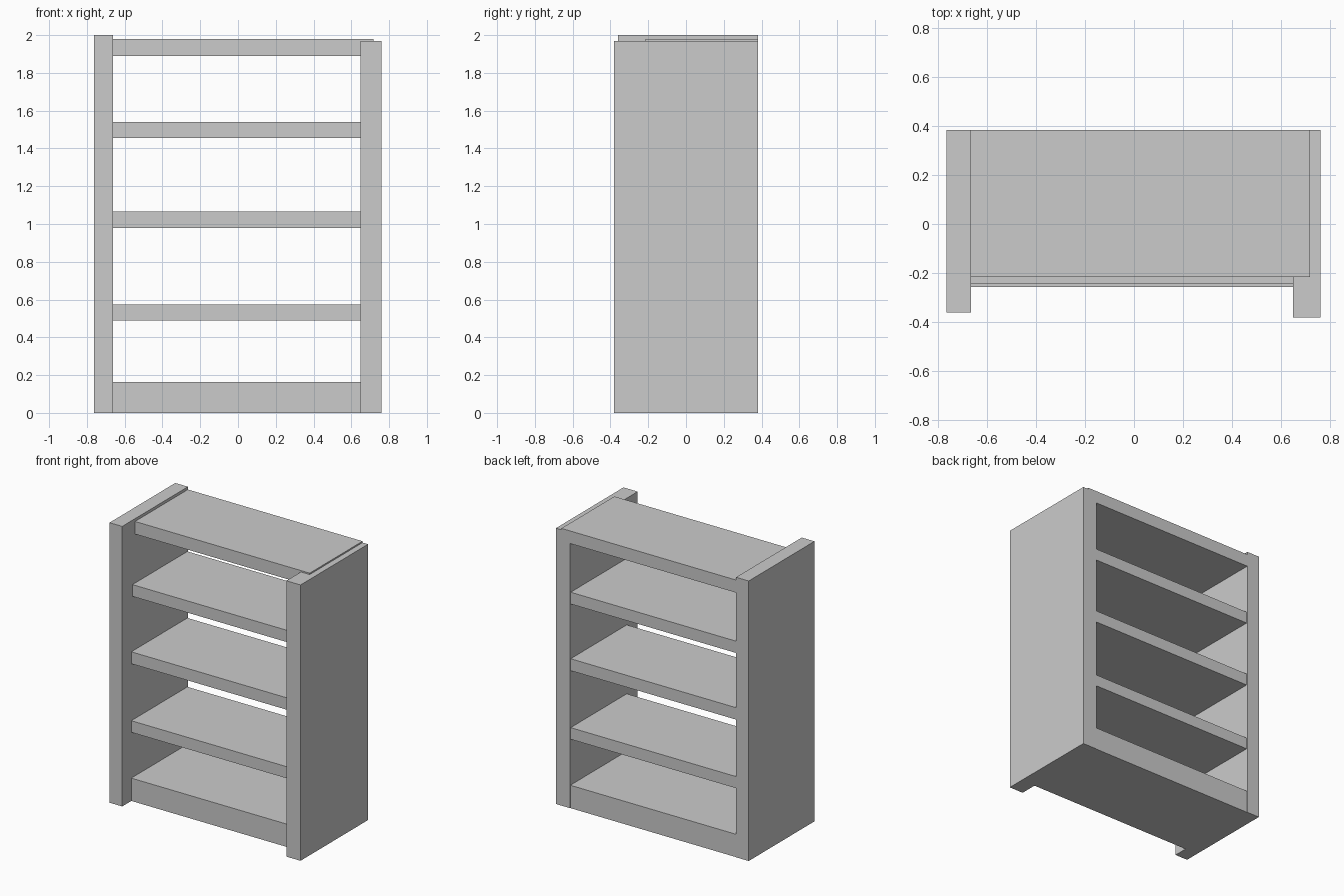
import bpy
import bmesh

if "Cube" in bpy.data.objects:
    bpy.data.objects.remove(bpy.data.objects["Cube"])


def box(name, x, y, z):
    """Box spanning the given (min, max) ranges."""
    bm = bmesh.new()
    bmesh.ops.create_cube(bm, size=1)
    for v in bm.verts:
        v.co = [r[0] if c < 0 else r[1] for c, r in zip(v.co, (x, y, z))]
    mesh = bpy.data.meshes.new(name)
    bm.to_mesh(mesh)
    bm.free()
    obj = bpy.data.objects.new(name, mesh)
    bpy.context.collection.objects.link(obj)
    return obj


BACK = 0.382
INNER = (-0.663, 0.648)

# Upright side panels, slightly uneven
box("left_side_panel", (-0.763, INNER[0]), (-0.36, BACK), (0, 2.0))
box("right_side_panel", (INNER[1], 0.76), (-0.38, BACK), (0, 1.97))

# Top board, lapping over the right panel
box("top_board", (INNER[0], 0.717), (-0.215, BACK), (1.89, 1.98))

# Open shelves: front edge, underside, upper face
shelves = [(-0.257, 0.49, 0.573), (-0.257, 0.98, 1.065), (-0.244, 1.456, 1.54)]
for i, (front, low, high) in enumerate(shelves, 1):
    box(f"shelf_{i}", INNER, (front, 0.376), (low, high))

# Thick base
box("base_board", INNER, (-0.257, 0.38), (0, 0.163))
